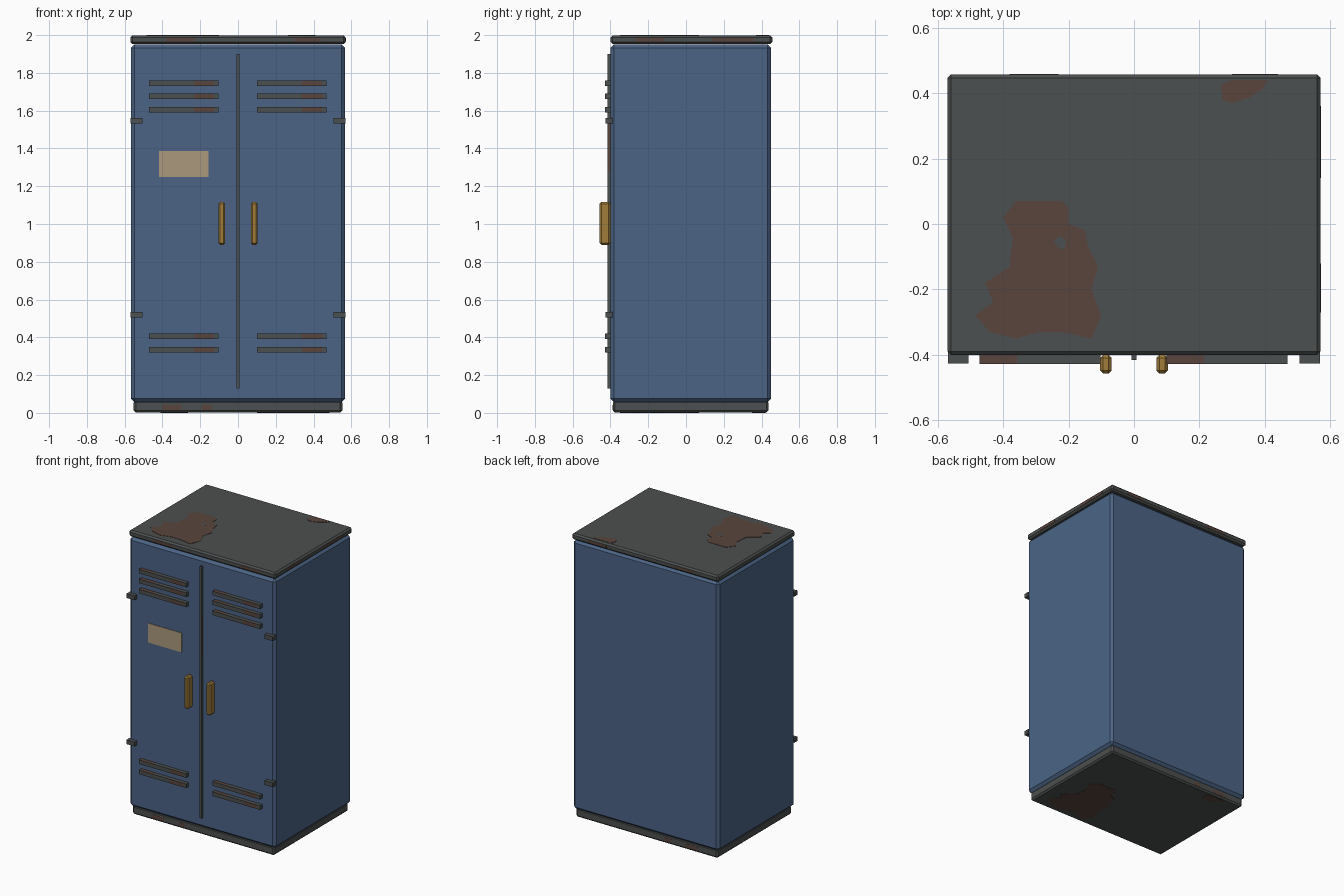
import bpy, bmesh
from mathutils import Vector

old = bpy.data.objects.get("Cube")
if old:
    bpy.data.objects.remove(old, do_unlink=True)


def material(name, rgb):
    m = bpy.data.materials.new(name)
    m.use_nodes = True
    m.diffuse_color = (*rgb, 1)
    m.node_tree.nodes["Principled BSDF"].inputs["Base Color"].default_value = (*rgb, 1)
    return m


BLUE = material("blue_paint", (0.07, 0.127, 0.235))
GREY = material("dark_metal", (0.073, 0.079, 0.079))
RUST = material("rust", (0.1, 0.059, 0.047))
BRASS = material("brass", (0.35, 0.2, 0.042))
CARD = material("label_card", (0.41, 0.32, 0.2))


def finish(name, bm, *mats):
    me = bpy.data.meshes.new(name)
    bm.to_mesh(me)
    bm.free()
    for m in mats:
        me.materials.append(m)
    ob = bpy.data.objects.new(name, me)
    bpy.context.collection.objects.link(ob)
    return ob


def box(name, lo, hi, mat, bevel=0, axis=0, cuts=(), rusty=None):
    """Box between two corners; cuts split it along an axis, rusty picks faces to paint."""
    lo, hi = Vector(lo), Vector(hi)
    bm = bmesh.new()
    bmesh.ops.create_cube(bm, size=1)
    for v in bm.verts:
        v.co = Vector(a + (b - a) * (c + 0.5) for a, b, c in zip(lo, hi, v.co))
    if bevel:
        bmesh.ops.bevel(bm, geom=bm.edges[:], offset=bevel, segments=1,
                        affect='EDGES', profile=0.5)
    for c in cuts:
        point, normal = Vector(), Vector()
        point[axis], normal[axis] = c, 1
        bmesh.ops.bisect_plane(bm, geom=bm.verts[:] + bm.edges[:] + bm.faces[:],
                               plane_co=point, plane_no=normal)
    bm.normal_update()
    if rusty:
        for f in bm.faces:
            f.material_index = int(rusty(f.calc_center_median(), f.normal))
    return finish(name, bm, mat, RUST)


def patch(name, points, z, mat, flip=1):
    """Thin flat plate with an irregular outline."""
    bm = bmesh.new()
    face = bm.faces.new([bm.verts.new((x * flip, y, z)) for x, y in points])
    ext = bmesh.ops.extrude_face_region(bm, geom=[face])
    for v in ext["geom"]:
        if isinstance(v, bmesh.types.BMVert):
            v.co.z += 0.002
    bmesh.ops.recalc_face_normals(bm, faces=bm.faces[:])
    return finish(name, bm, mat)


# Cabinet shell
box("cabinet_body", (-0.567, -0.4, 0.058), (0.567, 0.45, 1.95), BLUE, 0.018)
box("base_plinth", (-0.552, -0.387, 0.002), (0.552, 0.437, 0.065), GREY, 0.011)
box("top_cap", (-0.57, -0.4, 1.953), (0.57, 0.457, 1.998), GREY, 0.011)

# Rust patches on the top, repeated mirrored underneath
BIG = [(-.40, .02), (-.36, .07), (-.22, .07), (-.2, .05), (-.2, 0), (-.15, -.02),
       (-.14, -.07), (-.11, -.13), (-.13, -.2), (-.1, -.28), (-.13, -.35),
       (-.22, -.33), (-.29, -.33), (-.36, -.35), (-.44, -.33), (-.485, -.28),
       (-.43, -.24), (-.455, -.18), (-.38, -.13), (-.37, -.04)]
SMALL = [(.27, .38), (.265, .425), (.3, .44), (.41, .44), (.39, .41), (.35, .385), (.3, .37)]
HOLE = [(-.245, -.05), (-.225, -.035), (-.205, -.055), (-.215, -.078), (-.235, -.07)]
patch("top_rust_large", BIG, 1.998, RUST)
patch("top_rust_small", SMALL, 1.998, RUST)
patch("top_rust_gap", HOLE, 1.9985, GREY)
patch("bottom_rust_large", BIG, 0, RUST, -1)
patch("bottom_rust_small", [(x, y - 0.02) for x, y in SMALL], 0, RUST, -1)

# Rust marks along the rims
for i, (x0, x1) in enumerate([(-0.38, -0.23), (0.3, 0.44)]):
    box(f"cap_front_rust_{i}", (x0, -0.401, 1.966), (x1, -0.398, 1.985), RUST)
    box(f"cap_back_rust_{i}", (x0, 0.455, 1.966), (x1, 0.458, 1.985), RUST)
for i, (x0, x1) in enumerate([(-0.4, -0.3), (-0.19, -0.14)]):
    box(f"base_front_rust_{i}", (x0, -0.388, 0.016), (x1, -0.385, 0.042), RUST)
    box(f"base_back_rust_{i}", (x0, 0.435, 0.016), (x1, 0.438, 0.042), RUST)
box("cap_side_rust_front", (0.568, -0.27, 1.966), (0.571, -0.12, 1.985), RUST)
box("cap_side_rust_back", (0.568, 0.14, 1.966), (0.571, 0.36, 1.985), RUST)

# Door seam strip with a rusted stretch on its sides
box("door_seam", (-0.008, -0.415, 0.13), (0.008, -0.395, 1.9), GREY, axis=2,
    cuts=(1.28, 1.55), rusty=lambda c, n: abs(n.x) > 0.5 and 1.28 < c.z < 1.55)

# Louvres, hinges and handles on both doors
for side, x0, x1 in (("right", -0.472, -0.103), ("left", 0.1, 0.469)):
    for row, z in enumerate((1.745, 1.677, 1.605, 0.406, 0.334)):
        a, b, c = x0 + 0.115, x0 + 0.24, x0 + 0.345
        box(f"{side}_louvre_{row}", (x0, -0.428, z - 0.014), (x1, -0.395, z + 0.014),
            GREY, cuts=(a, b, c),
            rusty=lambda p, n: (n.z > 0.5 and p.x < a) or (n.y < -0.5 and b < p.x < c))

for side, s in (("right", -1), ("left", 1)):
    for level, z in (("upper", 1.547), ("lower", 0.52)):
        xs = sorted((s * 0.505, s * 0.568))
        box(f"{side}_{level}_hinge", (xs[0], -0.427, z - 0.015),
            (xs[1], -0.39, z + 0.015), GREY)
    x = s * 0.086
    box(f"{side}_handle", (x - 0.018, -0.457, 0.89), (x + 0.018, -0.4, 1.117), BRASS, 0.01)

# Label card on the right door
box("label_card", (-0.417, -0.404, 1.25), (-0.155, -0.398, 1.386), CARD)
